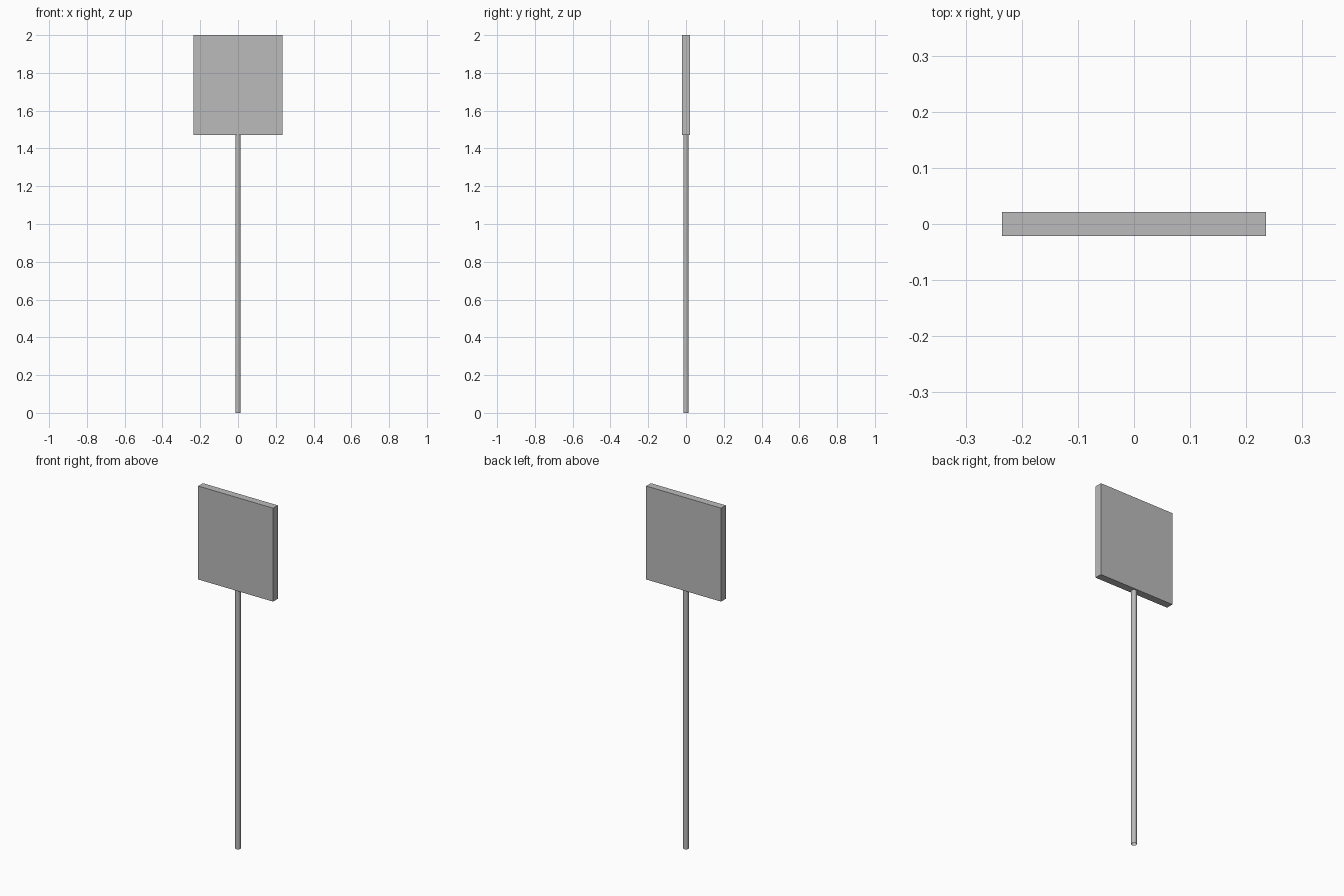
import bpy
import math

# Remove the default object
cube = bpy.data.objects.get("Cube")
if cube:
    bpy.data.objects.remove(cube, do_unlink=True)

HEIGHT = 2.0
PANEL_BOTTOM = 1.47
PANEL_WIDTH = 0.47
PANEL_DEPTH = 0.042
POLE_RADIUS = 0.0145

# Single plain grey
grey = bpy.data.materials.new("plain_grey")
grey.use_nodes = True
colour = (0.5, 0.5, 0.5, 1.0)
grey.diffuse_color = colour
grey.node_tree.nodes["Principled BSDF"].inputs["Base Color"].default_value = colour


def finish(name):
    obj = bpy.context.object
    obj.name = obj.data.name = name
    obj.data.materials.append(grey)
    return obj


# Flat rectangular sign board
bpy.ops.mesh.primitive_cube_add(size=1, location=(0, 0, (HEIGHT + PANEL_BOTTOM) / 2))
bpy.context.object.scale = (PANEL_WIDTH, PANEL_DEPTH, HEIGHT - PANEL_BOTTOM)
bpy.ops.object.transform_apply(location=False, rotation=False, scale=True)
finish("sign_board")

# Slim round pole, open at its ends
bpy.ops.mesh.primitive_cylinder_add(
    vertices=16, radius=POLE_RADIUS, depth=PANEL_BOTTOM,
    end_fill_type='NOTHING', location=(0, 0, PANEL_BOTTOM / 2))
finish("pole")
bpy.ops.object.shade_smooth_by_angle(angle=math.radians(30))
